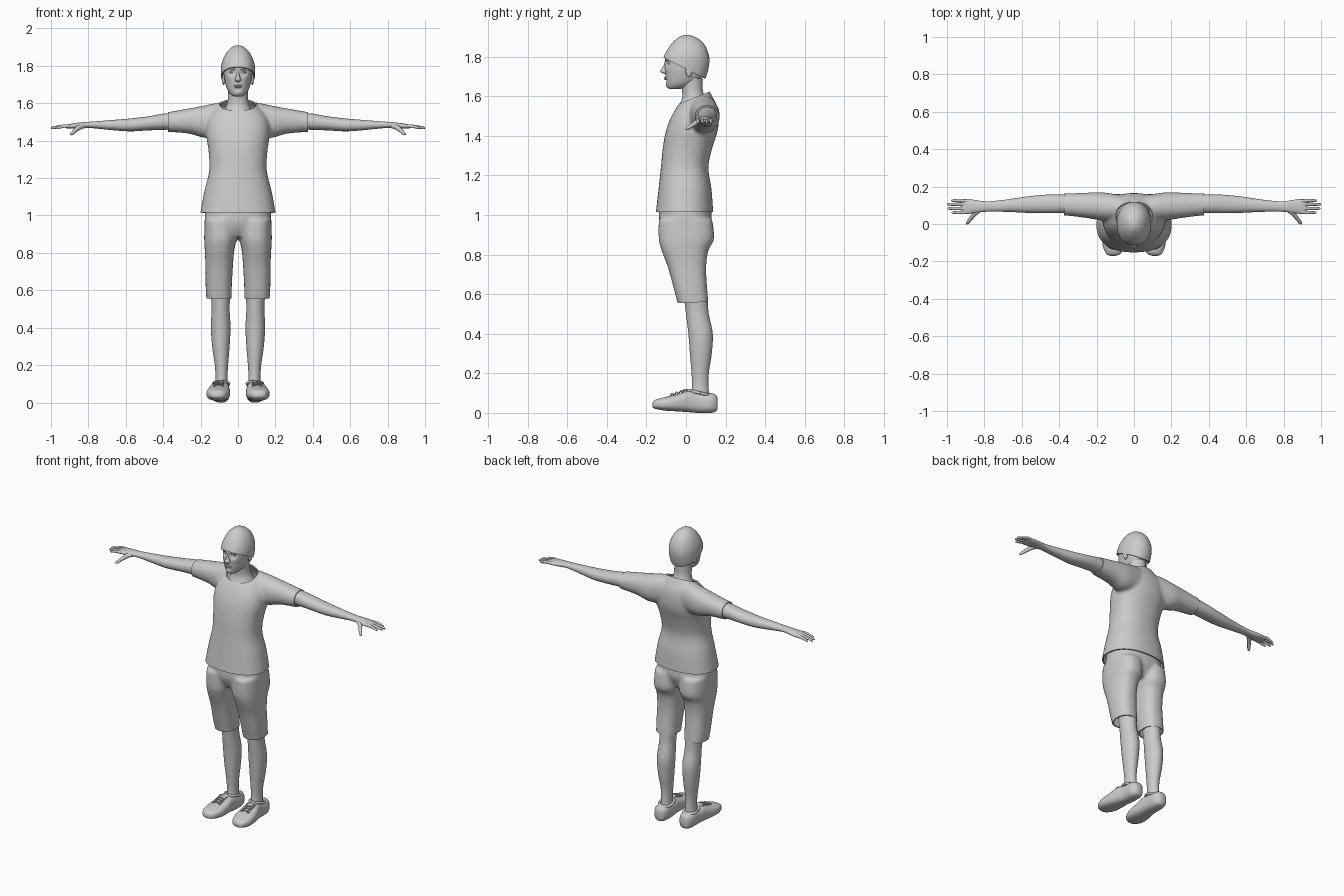
import bpy, bmesh, math
from mathutils import Vector, Matrix

cube = bpy.data.objects.get("Cube")
if cube:
    bpy.data.objects.remove(cube)

grey = bpy.data.materials.new("plain grey")
grey.use_nodes = True
grey.diffuse_color = (0.6, 0.6, 0.6, 1)
grey.node_tree.nodes["Principled BSDF"].inputs["Base Color"].default_value = (0.6, 0.6, 0.6, 1)
parts = []


def spline(rows, steps):
    """Smoothly resample a table of rows (Catmull-Rom)."""
    out = []
    for i in range(len(rows) - 1):
        a, b, c, d = (rows[min(max(k, 0), len(rows) - 1)] for k in (i - 1, i, i + 1, i + 2))
        for s in range(steps):
            t = s / steps
            out.append([q + t / 2 * (r - p + t * (2 * p - 5 * q + 4 * r - w + t * (3 * (q - r) + w - p)))
                        for p, q, r, w in zip(a, b, c, d)])
    return out + [list(rows[-1])]


def loft(bm, axis, rows, power=2.0, sides=32, steps=5):
    """Skin oval sections; each row is position, then low/high of the two other axes."""
    rings = []
    for pos, a0, a1, b0, b1 in spline(rows, steps):
        ring = []
        for k in range(sides):
            ang = math.tau * k / sides
            c, s = math.cos(ang), math.sin(ang)
            u = math.copysign(abs(c) ** (2 / power), c)
            v = math.copysign(abs(s) ** (2 / power), s)
            co = [(a0 + a1) / 2 + u * (a1 - a0) / 2, (b0 + b1) / 2 + v * (b1 - b0) / 2]
            co.insert("xyz".index(axis), pos)
            ring.append(bm.verts.new(co))
        rings.append(ring)
    for r, q in zip(rings, rings[1:]):
        for k in range(sides):
            n = (k + 1) % sides
            bm.faces.new((r[k], r[n], q[n], q[k]))
    bm.faces.new(rings[0])
    bm.faces.new(rings[-1])
    bmesh.ops.recalc_face_normals(bm, faces=bm.faces[:])


def centred(rows):
    """Expand height, half width, front, back into loft rows."""
    return [(z, -w, w, f, b) for z, w, f, b in rows]


def ball(bm, centre, size):
    m = Matrix.Translation(centre) @ Matrix.Diagonal((*size, 1))
    bmesh.ops.create_uvsphere(bm, u_segments=20, v_segments=12, radius=1, matrix=m)


def bake(ob):
    """Turn the modifier result into the object's own mesh."""
    dg = bpy.context.evaluated_depsgraph_get()
    mesh = bpy.data.meshes.new_from_object(ob.evaluated_get(dg))
    ob.modifiers.clear()
    ob.data = mesh


def finish(bm, name, mirror=False, fuse=False, cuts=(), thick=0):
    mesh = bpy.data.meshes.new(name)
    bm.to_mesh(mesh)
    bm.free()
    ob = bpy.data.objects.new(name, mesh)
    bpy.context.collection.objects.link(ob)
    if mirror:
        mod = ob.modifiers.new("mirror", "MIRROR")
        mod.use_mirror_merge = False
    if fuse:
        mod = ob.modifiers.new("fuse", "REMESH")
        mod.mode, mod.voxel_size = "VOXEL", 0.009
        mod = ob.modifiers.new("smooth", "SMOOTH")
        mod.factor, mod.iterations = 0.5, 9
    bake(ob)
    if cuts:
        bm = bmesh.new()
        bm.from_mesh(ob.data)
        for co, no in cuts:
            bmesh.ops.bisect_plane(bm, geom=bm.verts[:] + bm.edges[:] + bm.faces[:],
                                   plane_co=co, plane_no=no, clear_outer=True)
        bm.to_mesh(ob.data)
        bm.free()
    if thick:
        mod = ob.modifiers.new("thickness", "SOLIDIFY")
        mod.thickness, mod.offset = thick, -1
        bake(ob)
    ob.data.materials.clear()
    ob.data.materials.append(grey)
    parts.append(ob)
    return ob


def tube(name, points, radius, mirror=True):
    """Round tube along x, y, z, relative radius points."""
    cu = bpy.data.curves.new(name, "CURVE")
    cu.dimensions, cu.bevel_depth, cu.use_fill_caps = "3D", radius, True
    cu.bevel_resolution = 3
    sp = cu.splines.new("POLY")
    smooth = spline(points, 4)
    sp.points.add(len(smooth) - 1)
    for p, (x, y, z, r) in zip(sp.points, smooth):
        p.co, p.radius = (x, y, z, 1), r
    temp = bpy.data.objects.new(name + " path", cu)
    bpy.context.collection.objects.link(temp)
    bm = bmesh.new()
    mesh = bpy.data.meshes.new_from_object(temp.evaluated_get(bpy.context.evaluated_depsgraph_get()))
    bm.from_mesh(mesh)
    bpy.data.objects.remove(temp)
    finish(bm, name, mirror)


# Shirt: torso and sleeves fused, then trimmed at hem, cuffs and neckline
bm = bmesh.new()
loft(bm, "z", centred([(.95, .212, -.158, .138), (1.016, .201, -.152, .137), (1.13, .18, -.139, .129),
                       (1.24, .154, -.127, .113), (1.34, .157, -.117, .133), (1.43, .17, -.1, .161),
                       (1.5, .165, -.073, .165), (1.55, .14, -.044, .157), (1.59, .1, -.015, .138),
                       (1.64, .072, -.01, .11)]), 2.3, 48)
sleeve = [(.03, .03, .15, 1.42, 1.6), (.1, .02, .16, 1.42, 1.603), (.18, .02, .17, 1.415, 1.588),
          (.26, .033, .167, 1.437, 1.573), (.375, .046, .163, 1.447, 1.553), (.43, .048, .162, 1.45, 1.55)]
for side in (1, -1):
    loft(bm, "x", [(side * r[0], *r[1:]) for r in sleeve], 2.2)
finish(bm, "shirt", fuse=True, thick=.008, cuts=[
    ((0, 0, 1.016), (0, 0, -1)), ((.375, 0, 0), (1, 0, 0)), ((-.375, 0, 0), (-1, 0, 0)),
    ((0, -.04, 1.56), (0, -.4, 1))])

# Shorts: hips and two legs fused, then trimmed
bm = bmesh.new()
loft(bm, "z", centred([(.885, .16, -.1, .09), (.93, .174, -.125, .115), (.98, .178, -.137, .13),
                       (1.08, .17, -.13, .12)]), 2.3, 48)
leg = [(.98, .003, .178, -.138, .133), (.88, .005, .181, -.138, .142), (.82, .019, .178, -.123, .113),
       (.73, .027, .174, -.09, .102), (.62, .033, .173, -.06, .108), (.5, .036, .166, -.028, .118)]
for side in (1, -1):
    loft(bm, "z", [(z, *sorted((side * a, side * b)), c, d) for z, a, b, c, d in leg], 2.4)
finish(bm, "shorts", fuse=True, thick=.008, cuts=[
    ((0, 0, .556), (0, .05, -1)), ((0, 0, 1.05), (0, 0, 1))])

# Bare legs
bm = bmesh.new()
loft(bm, "z", [(.7, .045, .15, -.03, .09), (.58, .042, .145, -.01, .108), (.5, .045, .141, 0, .115),
               (.4, .04, .145, .012, .135), (.3, .045, .138, .02, .13), (.2, .053, .124, .028, .115),
               (.13, .056, .12, .03, .114), (.06, .05, .125, .02, .12)])
finish(bm, "lower_legs", True)

# Shoes with ankle rim, tongue and laces
bm = bmesh.new()
loft(bm, "y", [(-.17, .098, .128, .03, .048), (-.157, .07, .15, .021, .065), (-.11, .047, .168, .012, .079),
               (-.05, .042, .164, .008, .093), (.01, .045, .15, .004, .113), (.06, .045, .14, 0, .104),
               (.12, .046, .138, 0, .1), (.15, .058, .125, .006, .092), (.16, .075, .11, .022, .07)], 2.6)
finish(bm, "shoes", True)
rim = [(.09 + .041 * math.cos(a), .073 + .052 * math.sin(a), .1 - .012 * math.sin(a), 1)
       for a in (math.tau * k / 16 for k in range(17))]
tube("shoe_rims", rim, .008)
bm = bmesh.new()
ball(bm, (.1, .005, .107), (.027, .032, .013))
finish(bm, "shoe_tongues", True)
for k in range(4):
    y, z = -.07 + .022 * k, .092 + .007 * k
    for d in (-.009, .009):
        tube("lace", [(.077, y - d, z - .003, 1), (.104, y, z + .005, 1), (.13, y + d, z - .003, 1)], .0035)

# Arms and palms
bm = bmesh.new()
loft(bm, "x", [(.3, .06, .155, 1.46, 1.55), (.4, .058, .157, 1.458, 1.544), (.48, .058, .156, 1.455, 1.53),
               (.58, .06, .146, 1.45, 1.518), (.68, .065, .131, 1.457, 1.51), (.78, .066, .121, 1.467, 1.502),
               (.83, .062, .125, 1.466, 1.499), (.88, .055, .133, 1.464, 1.493),
               (.915, .055, .13, 1.466, 1.486), (.925, .06, .125, 1.47, 1.483)], 2.2)
finish(bm, "arms", True)

# Fingers and thumb
for y, tip in ((.064, .975), (.084, .997), (.104, 1), (.122, .978)):
    spread = (y - .092) * .1
    tube("finger", [(.88, y, 1.479, 1), (.93, y + spread, 1.478, 1), (tip - .02, y + spread, 1.471, .85),
                    (tip - .005, y + spread, 1.467, .65), (tip, y + spread, 1.466, .2)], .009)
tube("thumb", [(.81, .085, 1.482, 1.1), (.845, .062, 1.473, 1.25), (.868, .035, 1.456, 1),
               (.888, .009, 1.438, .8), (.895, 0, 1.432, .25)], .011)

# Neck
bm = bmesh.new()
loft(bm, "z", centred([(1.5, .09, -.04, .13), (1.55, .08, -.035, .12), (1.59, .061, -.02, .1),
                       (1.63, .053, -.02, .085), (1.69, .053, -.03, .085)]))
finish(bm, "neck")

# Head, with sockets, cheeks and chin pushed in or out
bm = bmesh.new()
loft(bm, "z", centred([(1.637, .022, -.082, -.03), (1.645, .036, -.094, .0), (1.665, .053, -.1, .045),
                       (1.695, .065, -.104, .08), (1.73, .073, -.106, .095), (1.77, .078, -.107, .105),
                       (1.8, .077, -.103, .105), (1.86, .055, -.065, .08)]), 2.2, 64, 8)
dents = [(.033, 1.765, .015, .013), (-.033, 1.765, .015, .013), (0, 1.677, .013, .005),
         (.042, 1.735, .016, -.004), (-.042, 1.735, .016, -.004), (0, 1.655, .013, -.004)]
for v in bm.verts:
    if v.co.y < -.03:
        v.co.y += sum(d * math.exp(-((v.co.x - x) ** 2 + (v.co.z - z) ** 2) / r ** 2) for x, z, r, d in dents)
finish(bm, "head")

# Nose, lips, eyes, brows and ears
bm = bmesh.new()
loft(bm, "z", centred([(1.785, .009, -.106, -.08), (1.765, .008, -.11, -.08), (1.745, .01, -.12, -.08),
                       (1.728, .016, -.131, -.08), (1.718, .015, -.122, -.08), (1.713, .008, -.105, -.08)]), sides=20)
finish(bm, "nose")
bm = bmesh.new()
for z, w, h in ((1.694, .024, .004), (1.686, .02, .005)):
    ball(bm, (0, -.102, z), (w, .009, h))
finish(bm, "lips")
bm = bmesh.new()
ball(bm, (.033, -.078, 1.765), (.014, .013, .007))
finish(bm, "eyes", True)
tube("brow", [(.014, -.104, 1.779, .7), (.032, -.097, 1.785, 1), (.052, -.08, 1.778, .5)], .004)
bm = bmesh.new()
ball(bm, (.077, .015, 1.728), (.009, .017, .03))
finish(bm, "ears", True)

# Knitted hat, cut along a slope from brow to nape
bm = bmesh.new()
loft(bm, "z", centred([(1.64, .07, -.1, .08), (1.68, .08, -.11, .095), (1.72, .088, -.117, .109),
                       (1.77, .092, -.119, .118), (1.81, .088, -.108, .115), (1.85, .074, -.085, .1),
                       (1.88, .055, -.06, .077), (1.9, .032, -.034, .045), (1.908, .014, -.014, .02),
                       (1.91, .003, -.002, .005)]), 2.1, 48)
finish(bm, "hat", thick=.008, cuts=[((0, -.115, 1.795), (0, -.5, -1))])

bpy.ops.object.select_all(action="DESELECT")
for ob in parts:
    ob.select_set(True)
bpy.context.view_layer.objects.active = parts[0]
bpy.ops.object.shade_smooth_by_angle(angle=math.radians(50))
